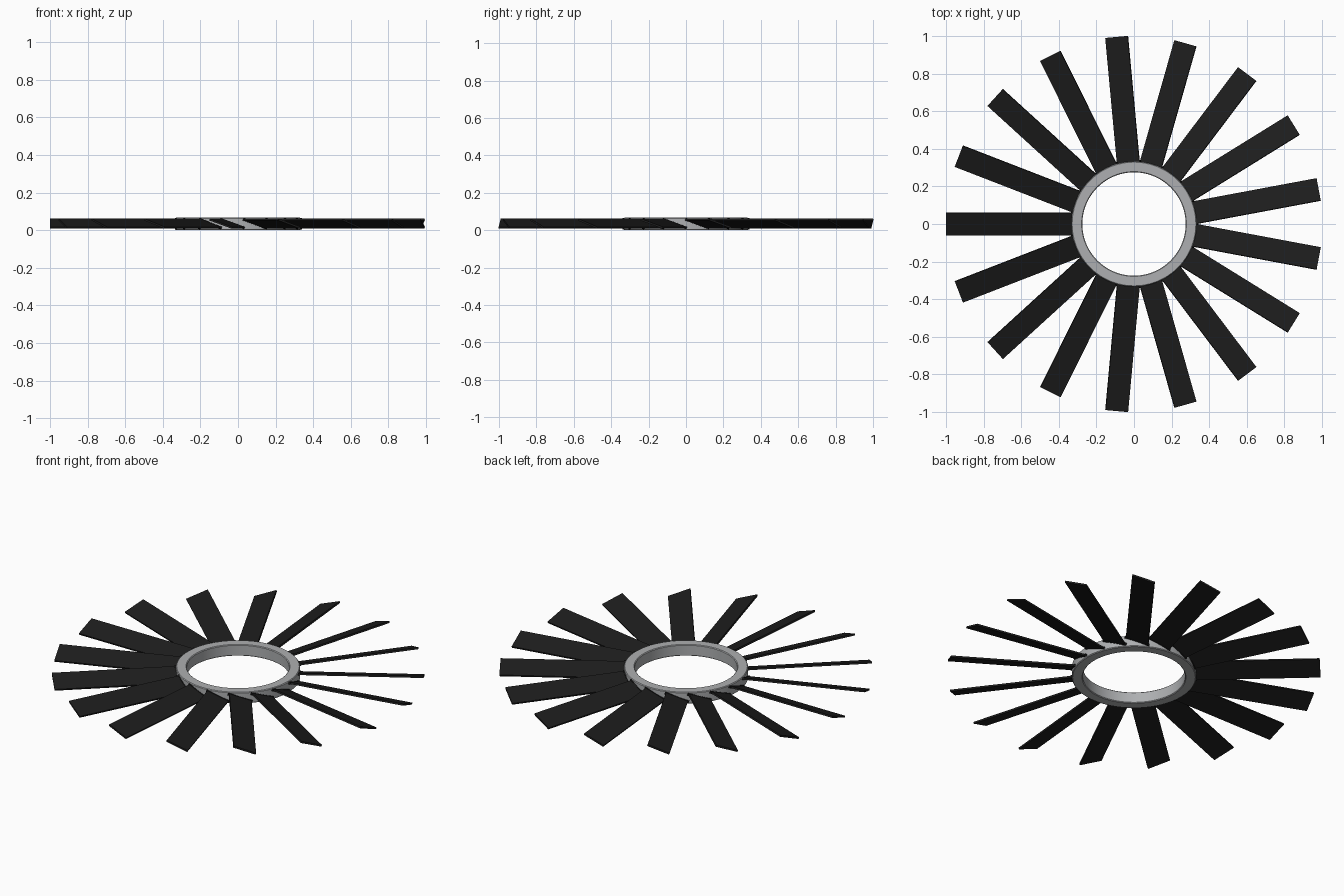
import bpy, bmesh, math
from mathutils import Matrix

if "Cube" in bpy.data.objects:
    bpy.data.objects.remove(bpy.data.objects["Cube"])

COUNT = 17
PITCH = math.radians(20)
MID_Z = 0.035


def material(name, rgb):
    m = bpy.data.materials.new(name)
    m.diffuse_color = (*rgb, 1)
    m.use_nodes = True
    m.node_tree.nodes["Principled BSDF"].inputs["Base Color"].default_value = m.diffuse_color
    return m


black = material("blade black", (0.012, 0.012, 0.012))
grey = material("ring grey", (0.42, 0.43, 0.44))


def add_object(name, bm, mat):
    bmesh.ops.recalc_face_normals(bm, faces=bm.faces)
    me = bpy.data.meshes.new(name)
    bm.to_mesh(me)
    bm.free()
    me.materials.append(mat)
    ob = bpy.data.objects.new(name, me)
    bpy.context.collection.objects.link(ob)
    return ob


# hub ring: lathed rectangular section with small chamfers
bm = bmesh.new()
profile = [(0.275, 0.004), (0.279, 0), (0.329, 0), (0.333, 0.004),
           (0.333, 0.063), (0.329, 0.067), (0.279, 0.067), (0.275, 0.063)]
vs = [bm.verts.new((r, 0, z)) for r, z in profile]
es = [bm.edges.new((vs[i], vs[(i + 1) % len(vs)])) for i in range(len(vs))]
bmesh.ops.spin(bm, geom=vs + es, cent=(0, 0, 0), axis=(0, 0, 1),
               angle=math.tau, steps=96, use_merge=True)
bmesh.ops.remove_doubles(bm, verts=bm.verts, dist=1e-5)
ring = add_object("hub_ring", bm, grey)
bpy.context.view_layer.objects.active = ring
ring.select_set(True)
bpy.ops.object.shade_smooth_by_angle(angle=math.radians(30))


def slab(bm, r0, r1, chord, thick, turn):
    """Pitched flat slab pointing outwards, leading edge down."""
    mat = (Matrix.Rotation(turn, 4, 'Z')
           @ Matrix.Translation(((r0 + r1) / 2, 0, MID_Z))
           @ Matrix.Rotation(-PITCH, 4, 'X')
           @ Matrix.Diagonal((r1 - r0, chord, thick, 1)))
    bmesh.ops.create_cube(bm, size=1, matrix=mat)


# fan blades, with a slightly larger root where each meets the ring
blades, roots = bmesh.new(), bmesh.new()
for i in range(COUNT):
    turn = math.pi + i * math.tau / COUNT
    slab(blades, 0.32, 1.0, 0.127, 0.010, turn)
    slab(roots, 0.31, 0.336, 0.138, 0.014, turn)
add_object("fan_blades", blades, black)
add_object("blade_roots", roots, black)
